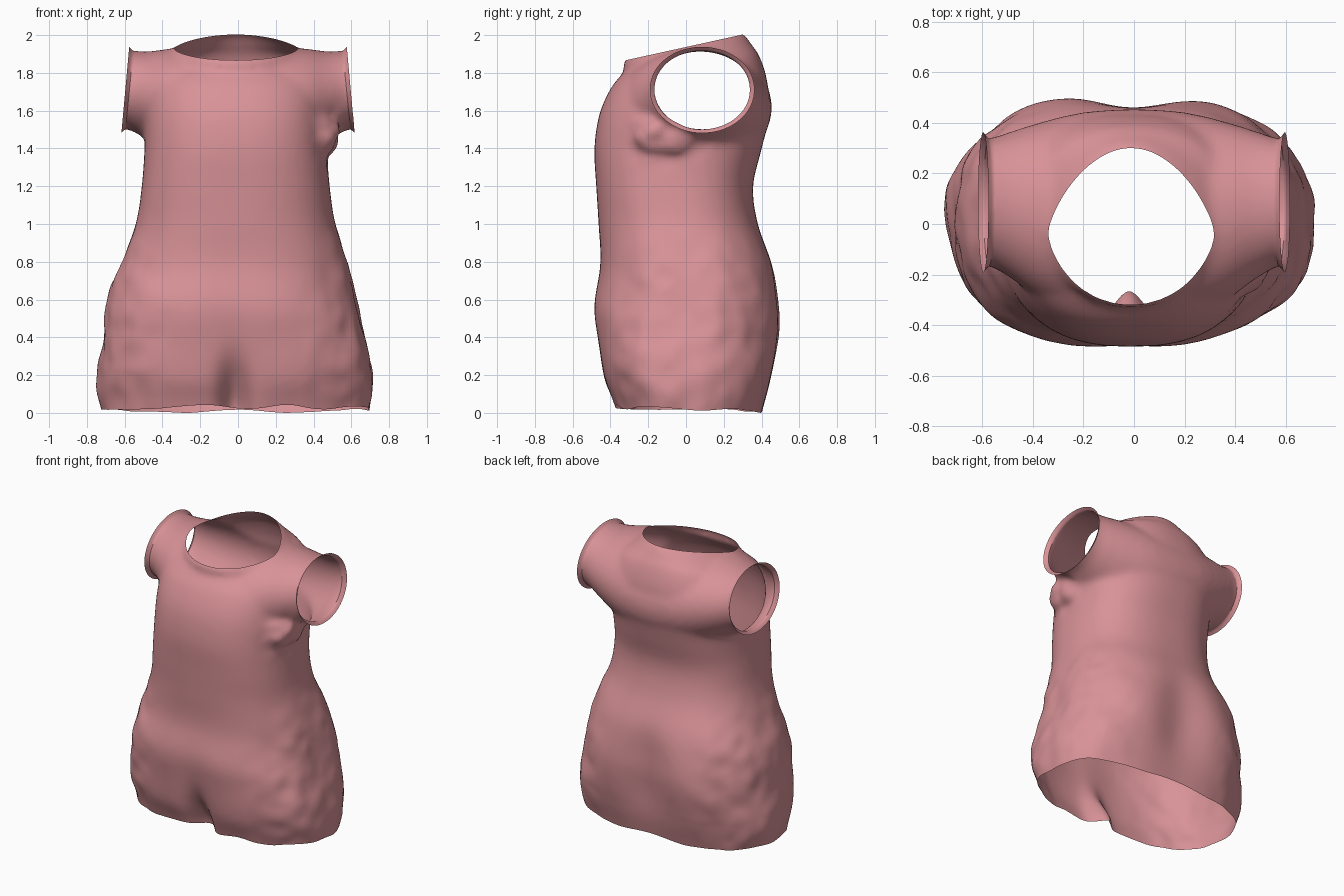
import bpy, bmesh, math
from mathutils import Vector, Matrix, noise

cube = bpy.data.objects.get("Cube")
if cube:
    bpy.data.objects.remove(cube)

SIDES = 72

# Torso sections: front height, back height, half width, front y, back y, squareness
SECTIONS = [
    (-.05, -.05, .68, -.35, .38, 2.5), (.06, .06, .715, -.39, .42, 2.5),
    (.2, .2, .73, -.445, .47, 2.5), (.42, .42, .695, -.485, .52, 2.4),
    (.57, .57, .665, -.495, .52, 2.4), (.78, .78, .61, -.457, .475, 2.4),
    (1, 1, .53, -.463, .385, 2.4), (1.2, 1.2, .498, -.475, .355, 2.5),
    (1.4, 1.4, .483, -.485, .4, 2.5), (1.58, 1.58, .48, -.46, .44, 2.5),
    (1.72, 1.76, .47, -.4, .43, 2.4), (1.79, 1.89, .43, -.345, .39, 2.2),
    (1.82, 1.95, .375, -.325, .35, 2), (1.85, 2, .335, -.335, .315, 2),
    (1.89, 2.03, .3, -.31, .265, 2),
]

# Shoulder tube stations: half span, front y, back y, bottom, top
SHOULDER = [
    (0, -.37, .455, 1.3, 1.94), (.2, -.36, .442, 1.32, 1.94),
    (.36, -.3, .405, 1.38, 1.932), (.48, -.22, .368, 1.45, 1.917),
    (.58, -.165, .338, 1.503, 1.925), (.72, -.165, .335, 1.51, 1.935),
]


def power(v, n):
    return math.copysign(abs(v) ** n, v)


def near(value, centre, width):
    return math.exp(-((value - centre) / width) ** 2)


def section(zf, zb, half, yf, yb, n):
    """Rounded cross-section, tilted from front to back; the neck narrows behind."""
    points = []
    shift = -.012 - .02 * near(zf, .6, .2)
    narrow = .25 * min(1, max(0, (zf - 1.8) / .06))
    for i in range(SIDES):
        a = math.tau * i / SIDES
        c, s = power(math.cos(a), 2 / n), power(math.sin(a), 2 / n)
        t = (s + 1) / 2
        x = half * c * (1 - narrow * max(0, s)) + shift
        points.append(Vector((x, yf + (yb - yf) * t, zf + (zb - zf) * t)))
    return points


def shoulder_ring(x, yf, yb, zb, zt):
    ring = []
    for i in range(SIDES):
        a = math.tau * i / SIDES
        ring.append(Vector((x, (yf + yb + (yb - yf) * math.cos(a)) / 2,
                            (zb + zt + (zt - zb) * math.sin(a)) / 2)))
    return ring


def flowing(rows, steps=5):
    """Pass a smooth spline through rows of measurements."""
    result = []
    for i in range(len(rows) - 1):
        a, b, c, d = rows[max(i - 1, 0)], rows[i], rows[i + 1], rows[min(i + 2, len(rows) - 1)]
        for k in range(steps):
            t = k / steps
            result.append([q + t / 2 * (r - p + t * (2 * p - 5 * q + 4 * r - s
                                                     + t * (3 * (q - r) + s - p)))
                           for p, q, r, s in zip(a, b, c, d)])
    return result + [rows[-1]]


def loft(bm, rings):
    loops = [[bm.verts.new(p) for p in ring] for ring in rings]
    for low, high in zip(loops, loops[1:]):
        for i in range(SIDES):
            j = (i + 1) % SIDES
            bm.faces.new((low[i], low[j], high[j], high[i]))
    bm.faces.new(loops[0][::-1])
    bm.faces.new(loops[-1])


# Solid form: torso, one tapering shoulder tube for both sleeves, left underarm gather
bm = bmesh.new()
loft(bm, [section(*row) for row in flowing(SECTIONS)])
mirrored = [(-row[0], *row[1:]) for row in SHOULDER[:0:-1]]
loft(bm, [shoulder_ring(*row) for row in flowing(mirrored + SHOULDER)])
gather = Matrix.Translation((.42, -.11, 1.48)) @ Matrix.Diagonal((.12, .18, .13, 1))
bmesh.ops.create_uvsphere(bm, u_segments=24, v_segments=16, radius=1, matrix=gather)
bmesh.ops.recalc_face_normals(bm, faces=bm.faces[:])
mesh = bpy.data.meshes.new("dress")
bm.to_mesh(mesh)
bm.free()
dress = bpy.data.objects.new("sleeveless_dress", mesh)
bpy.context.collection.objects.link(dress)

# Fuse and soften into one cloth skin
remesh = dress.modifiers.new("fuse", 'REMESH')
remesh.mode = 'VOXEL'
remesh.voxel_size = .02
soften = dress.modifiers.new("soften", 'SMOOTH')
soften.factor = .5
soften.iterations = 10
bpy.context.view_layer.update()
fused = bpy.data.meshes.new_from_object(dress.evaluated_get(bpy.context.evaluated_depsgraph_get()))
dress.modifiers.clear()
dress.data = fused
bpy.data.meshes.remove(mesh)
fused.name = "dress"

bm = bmesh.new()
bm.from_mesh(fused)


def cut(point, normal, rule):
    """Open the skin by a plane, only where the rule holds."""
    faces = [f for f in bm.faces if rule(f.calc_center_median())]
    edges = {e for f in faces for e in f.edges}
    verts = {v for f in faces for v in f.verts}
    bmesh.ops.bisect_plane(bm, geom=faces + list(edges) + list(verts), dist=1e-5,
                           plane_co=point, plane_no=normal, clear_outer=True)


# Openings: hem, neck and the two arms
cut((0, 0, .04), (0, 0, -1), lambda c: c.z < .3)
cut((0, -.31, 1.873), (0, -.22, 1), lambda c: abs(c.x) < .36 and c.z > 1.75)
for side in (-1, 1):
    cut((side * .575, 0, 1.71), (side, 0, .1), lambda c: c.x * side > .4 and c.z > 1.42)

# Flared cuffs
for side in (-1, 1):
    rim = [e for e in bm.edges if e.is_boundary
           and all(v.co.x * side > .5 and v.co.z > 1.4 for v in e.verts)]
    for step, flare in ((.01, 1.035), (.012, 1.06)):
        made = bmesh.ops.extrude_edge_only(bm, edges=rim)["geom"]
        rim = [g for g in made if isinstance(g, bmesh.types.BMEdge) and g.is_boundary]
        for v in {v for e in rim for v in e.verts}:
            v.co.x += side * step
            v.co.y = .085 + (v.co.y - .085) * flare
            v.co.z = 1.71 + (v.co.z - 1.71) * flare

# Folds: front crease, back dip, crumpled sides and uneven hem
bm.normal_update()
for v in bm.verts:
    p, normal = v.co.copy(), v.normal.copy()
    if p.y < 0:
        v.co.y += .11 * near(p.x, -.02, .075) * near(p.z, .06, .2)
        v.co.y += .02 * near(p.x, 0, .18) * near(p.z, .35, .3)
    else:
        v.co.y -= .065 * near(p.x, 0, .2) * near(p.z, .45, .32)
    if p.z < 1.1:
        side = min(1, max(0, (abs(p.x) - .3) / .25))
        fade = min(1, (1.1 - p.z) / .4)
        v.co += normal * fade * (.005 + .014 * side) * noise.noise(p * 4)
        v.co += normal * fade * .01 * side * noise.noise(p * 9)
    gathered = near(p.x, .47, .1) * near(p.y, -.12, .15) * near(p.z, 1.48, .12)
    v.co += normal * .04 * gathered * noise.noise(p * 11)
    if p.z < .2:
        v.co.z += (.2 - p.z) / .16 * (.025 * noise.noise(p * 4) - .017 - .03 * p.y)

# Stand on the ground
low = min(v.co.z for v in bm.verts)
bmesh.ops.translate(bm, verts=bm.verts[:], vec=(0, 0, -low))
bmesh.ops.recalc_face_normals(bm, faces=bm.faces[:])
bm.to_mesh(fused)
bm.free()

# Cloth colour
pink = bpy.data.materials.new("dusty_pink")
pink.use_nodes = True
colour = (.69, .29, .31, 1)
pink.diffuse_color = colour
pink.node_tree.nodes["Principled BSDF"].inputs["Base Color"].default_value = colour
fused.materials.clear()
fused.materials.append(pink)
for poly in fused.polygons:
    poly.material_index = 0

bpy.ops.object.select_all(action='DESELECT')
dress.select_set(True)
bpy.context.view_layer.objects.active = dress
bpy.ops.object.shade_smooth_by_angle(angle=math.radians(50))
